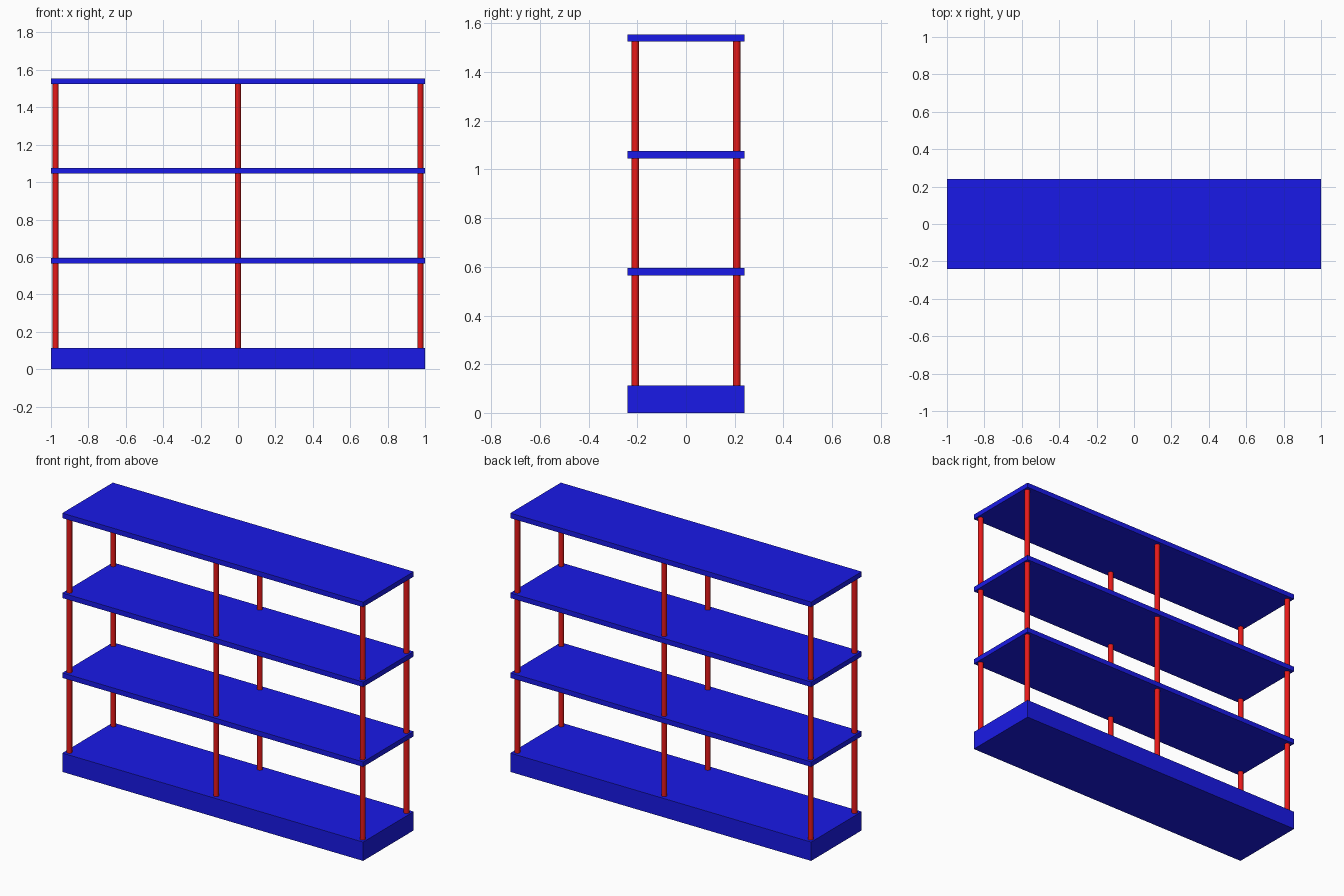
import bpy

if "Cube" in bpy.data.objects:
    bpy.data.objects.remove(bpy.data.objects["Cube"])

WIDTH, DEPTH = 2.0, 0.48
BASE_H, SHELF_T, PITCH = 0.113, 0.03, 0.48
TOP_Z = 1.555


def material(name, color):
    m = bpy.data.materials.new(name)
    m.diffuse_color = color
    m.use_nodes = True
    m.node_tree.nodes["Principled BSDF"].inputs["Base Color"].default_value = m.diffuse_color
    return m


blue = material("blue_paint", (0.01, 0.01, 0.8, 1))
red = material("red_paint", (0.8, 0.01, 0.01, 1))


def board(name, top, height):
    bpy.ops.mesh.primitive_cube_add(size=1, location=(0, 0, top - height / 2))
    ob = bpy.context.object
    ob.name = name
    ob.scale = (WIDTH, DEPTH, height)
    bpy.ops.object.transform_apply(location=False, rotation=False, scale=True)
    ob.data.materials.append(blue)


def post(name, x, y, z0, z1):
    bpy.ops.mesh.primitive_cylinder_add(vertices=16, radius=0.0155, depth=z1 - z0,
                                        location=(x, y, (z0 + z1) / 2))
    ob = bpy.context.object
    ob.name = name
    ob.data.materials.append(red)
    bpy.ops.object.shade_smooth_by_angle()


# Plinth and three evenly spaced shelves
board("base", BASE_H, BASE_H)
for i, name in enumerate(("lower_shelf", "middle_shelf", "top_shelf")):
    board(name, TOP_Z - (2 - i) * PITCH, SHELF_T)

# Round posts in front and back rows, from plinth to top shelf
for side, x in (("left", -0.975), ("centre", 0), ("right", 0.975)):
    for row, y in (("front", -0.208), ("back", 0.208)):
        post(f"{row}_{side}_post", x, y, BASE_H, TOP_Z - SHELF_T)
